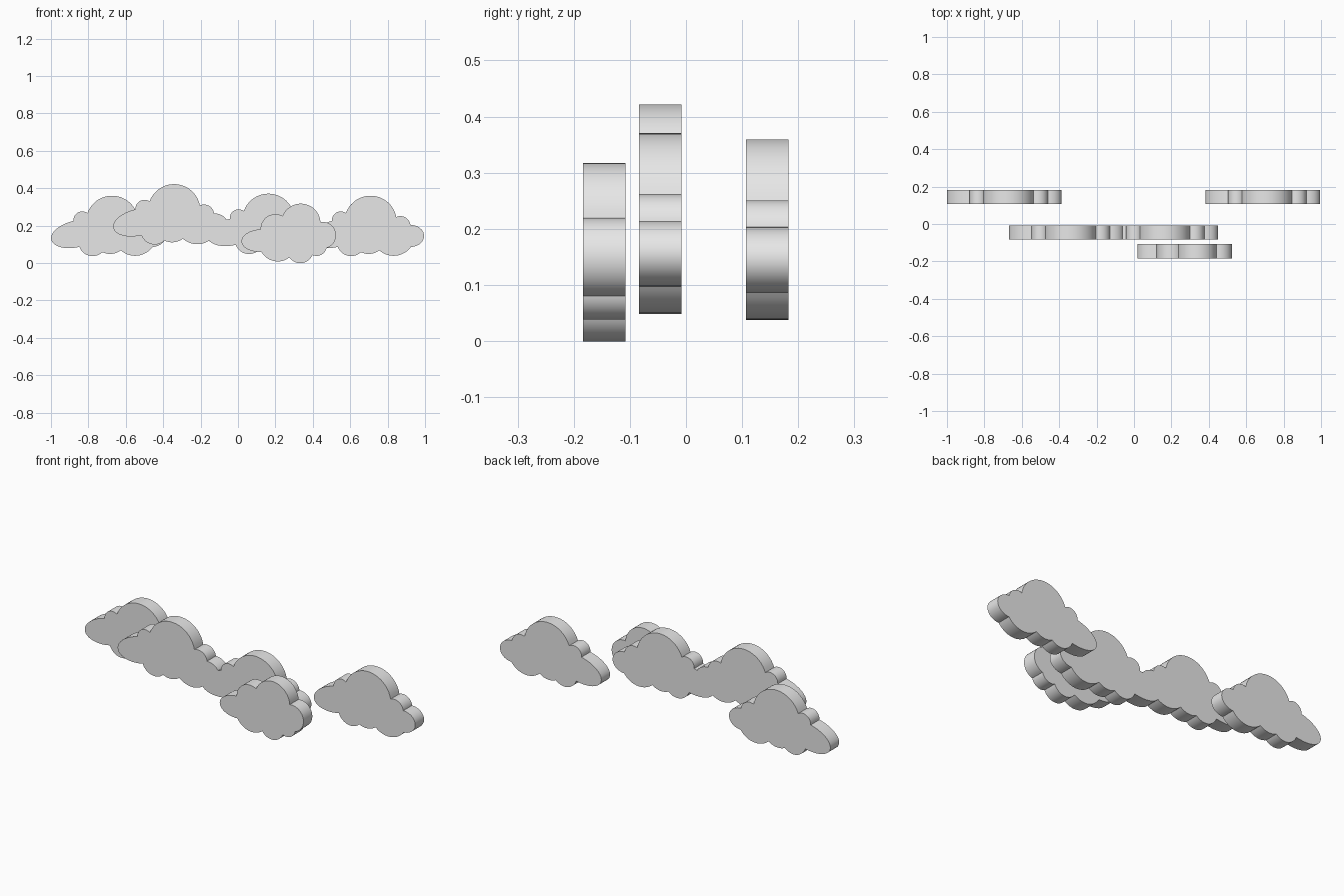
import bpy, bmesh, math
from mathutils import Vector

if "Cube" in bpy.data.objects:
    bpy.data.objects.remove(bpy.data.objects["Cube"])

THICK = 0.076

grey = bpy.data.materials.new("cloud_grey")
grey.diffuse_color = (0.8, 0.8, 0.8, 1.0)
grey.use_nodes = True
grey.node_tree.nodes["Principled BSDF"].inputs["Base Color"].default_value = grey.diffuse_color

# Each entry: corner x, corner z, outward height of the puff that runs to the next corner
WIDE = [(-0.88, 0.225, 0.027), (-0.805, 0.267, 0.103), (-0.536, 0.246, 0.022),
        (-0.46, 0.203, 0.071), (-0.457, 0.086, 0.038), (-0.627, 0.068, 0.014),
        (-0.725, 0.058, 0.034), (-0.848, 0.086, 0.138)]
SMALL = [(0.121, 0.18, 0.04), (0.238, 0.251, 0.082), (0.441, 0.219, 0.067),
         (0.473, 0.08, 0.02), (0.398, 0.043, 0.037), (0.275, 0.03, 0.035),
         (0.126, 0.059, 0.105)]


def puff(a, b, height, steps=20):
    """Points from a up to (not including) b, along a round bulge."""
    chord = b - a
    half = chord.length / 2
    along = chord.normalized()
    out = Vector((-along.y, along.x))
    mid = (a + b) / 2
    pts = []
    for i in range(steps):
        if height >= half:                      # deep puff: half ellipse
            t = math.pi * i / steps
            u, v = -half * math.cos(t), height * math.sin(t)
        else:                                   # shallow puff: circular arc
            r = (half * half + height * height) / (2 * height)
            s = math.asin(half / r)
            t = -s + 2 * s * i / steps
            u, v = r * math.sin(t), r * math.cos(t) - (r - height)
        pts.append(mid + along * u + out * v)
    return pts


def cloud(name, profile, y, dx=0.0, dz=0.0):
    """Extrude a puffy outline from y backwards by THICK."""
    corners = [Vector((x + dx, z + dz)) for x, z, _ in profile]
    outline = []
    for i, (_, _, h) in enumerate(profile):
        outline += puff(corners[i], corners[(i + 1) % len(corners)], h)
    bm = bmesh.new()
    face = bm.faces.new([bm.verts.new((p.x, y, p.y)) for p in outline])
    res = bmesh.ops.extrude_face_region(bm, geom=[face], use_keep_orig=True)
    verts = [g for g in res["geom"] if isinstance(g, bmesh.types.BMVert)]
    bmesh.ops.translate(bm, verts=verts, vec=(0, THICK, 0))
    bmesh.ops.recalc_face_normals(bm, faces=bm.faces)
    mesh = bpy.data.meshes.new(name)
    bm.to_mesh(mesh)
    bm.free()
    mesh.materials.append(grey)
    obj = bpy.data.objects.new(name, mesh)
    bpy.context.collection.objects.link(obj)
    return obj


# Back pair
clouds = [cloud("back_left_cloud", WIDE, 0.107),
          cloud("back_right_cloud", WIDE, 0.107, dx=1.382)]

# Middle double cloud, two puffy outlines fused into one
middle = cloud("middle_double_cloud", WIDE, -0.084, dx=0.332, dz=0.062)
other = cloud("middle_right_half", WIDE, -0.084, dx=0.836, dz=0.011)
mod = middle.modifiers.new("fuse", 'BOOLEAN')
mod.operation = 'UNION'
mod.solver = 'EXACT'
mod.object = other
bpy.context.view_layer.objects.active = middle
bpy.ops.object.modifier_apply(modifier=mod.name)
bpy.data.objects.remove(other)
clouds.append(middle)

# Small cloud in front
clouds.append(cloud("front_cloud", SMALL, -0.184))

# Smooth rims, sharp creases
bpy.ops.object.select_all(action='DESELECT')
for c in clouds:
    c.select_set(True)
bpy.context.view_layer.objects.active = clouds[0]
bpy.ops.object.shade_smooth_by_angle(angle=math.radians(30))
